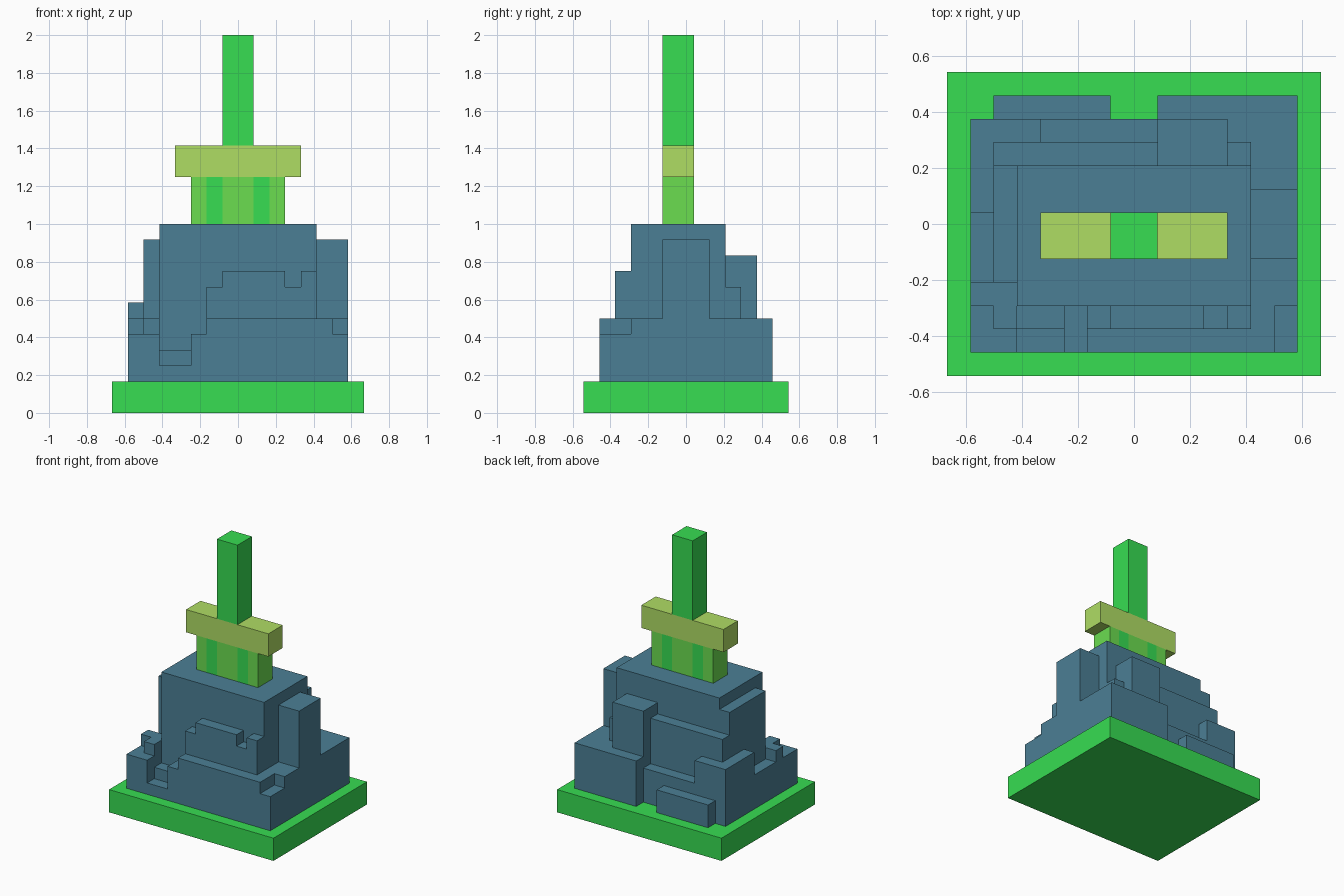
import bpy, bmesh
from mathutils import Vector

cube = bpy.data.objects.get("Cube")
if cube:
    bpy.data.objects.remove(cube, do_unlink=True)

U = 1 / 12  # size of one block


def material(name, rgb):
    lin = [((c / 255 + 0.055) / 1.055) ** 2.4 for c in rgb]
    m = bpy.data.materials.new(name)
    m.use_nodes = True
    m.diffuse_color = (*lin, 1)
    m.node_tree.nodes["Principled BSDF"].inputs["Base Color"].default_value = (*lin, 1)
    return m


stone = material("slate blue stone", (75, 127, 149))
green = material("bright green", (55, 221, 82))
leaf = material("leaf green", (107, 221, 80))
olive = material("olive green", (175, 221, 100))


def finish(name, bm, *mats):
    bmesh.ops.recalc_face_normals(bm, faces=bm.faces)
    me = bpy.data.meshes.new(name)
    bm.to_mesh(me)
    bm.free()
    for m in mats:
        me.materials.append(m)
    ob = bpy.data.objects.new(name, me)
    bpy.context.collection.objects.link(ob)
    return ob


def box(x0, x1, y0, y1, z0, z1):
    """Box between two corners, given in blocks."""
    bm = bmesh.new()
    bmesh.ops.create_cube(bm, size=1)
    size = Vector((x1 - x0, y1 - y0, z1 - z0)) * U
    mid = Vector((x0 + x1, y0 + y1, z0 + z1)) * U / 2
    for v in bm.verts:
        v.co = v.co * size + mid
    return bm


# Plinth, guard and pommel
finish("plinth", box(-8, 8, -6.5, 6.5, 0, 2), green)
finish("guard", box(-4, 4, -1.5, 0.5, 15, 17), olive)
finish("upper_shaft", box(-1, 1, -1.5, 0.5, 17, 24), green)

# Lower shaft with two vertical bands
bm = box(-3, 3, -1.5, 0.5, 12, 15)
for x in (-2, -1, 1, 2):
    bmesh.ops.bisect_plane(bm, geom=bm.verts[:] + bm.edges[:] + bm.faces[:],
                           plane_co=(x * U, 0, 0), plane_no=(1, 0, 0))
for f in bm.faces:
    f.material_index = int(1 < abs(f.calc_center_median().x) / U < 2)
finish("lower_shaft", bm, leaf, green)

# Rock: terraces as x0, x1, y0, y1 (half a block off in y) and top height
TERRACES = [
    (-5, 5, -3, 3, 12),                                             # core
    (-7, -5, -5, -4, 5), (-7, -6, -4, -3, 5), (-6, -5, -4, -3, 6),  # front corner
    (-7, -5, -3, -2, 6), (-7, -6, -2, 1, 5), (-6, -5, -2, 3, 11),   # -x side
    (-7, -6, 1, 5, 7), (-6, -4, 4, 5, 7),
    (-5, -3, -5, -4, 3), (-5, -3, -4, -3, 4), (-3, -2, -5, -3, 5),  # front
    (-2, 6, -5, -4, 6), (-2, -1, -4, -3, 8), (-1, 3, -4, -3, 9),
    (3, 4, -4, -3, 8), (4, 5, -4, -3, 9),
    (5, 6, -4, -3, 6), (6, 7, -5, -3, 5),                           # +x side
    (5, 7, -3, -1, 6), (5, 7, -1, 2, 11), (5, 7, 2, 6, 6),
    (-6, 1, 3, 4, 9), (-4, 1, 4, 5, 5), (-6, -1, 5, 6, 4),          # back
    (1, 4, 3, 5, 10), (4, 5, 3, 4, 8), (4, 5, 4, 5, 6), (1, 5, 5, 6, 6),
]
height = {}
for x0, x1, y0, y1, h in TERRACES:
    for x in range(x0, x1):
        for y in range(y0, y1):
            height[x, y] = h

bm = bmesh.new()


def quad(*pts):
    bm.faces.new([bm.verts.new((x * U, (y - 0.5) * U, z * U)) for x, y, z in pts])


for (x, y), h in height.items():
    for z in (2, h):
        pts = [(x, y, z), (x + 1, y, z), (x + 1, y + 1, z), (x, y + 1, z)]
        quad(*(pts if z == h else pts[::-1]))
    # Walls down to each lower neighbour
    sides = (((0, -1), (0, 0), (1, 0)), ((1, 0), (1, 0), (1, 1)),
             ((0, 1), (1, 1), (0, 1)), ((-1, 0), (0, 1), (0, 0)))
    for (dx, dy), (ax, ay), (bx, by) in sides:
        for z in range(height.get((x + dx, y + dy), 2), h):
            quad((x + ax, y + ay, z), (x + bx, y + by, z),
                 (x + bx, y + by, z + 1), (x + ax, y + ay, z + 1))
bmesh.ops.remove_doubles(bm, verts=bm.verts, dist=0.001)
bmesh.ops.dissolve_limit(bm, angle_limit=0.02, verts=bm.verts, edges=bm.edges)
finish("stepped_rock", bm, stone)
